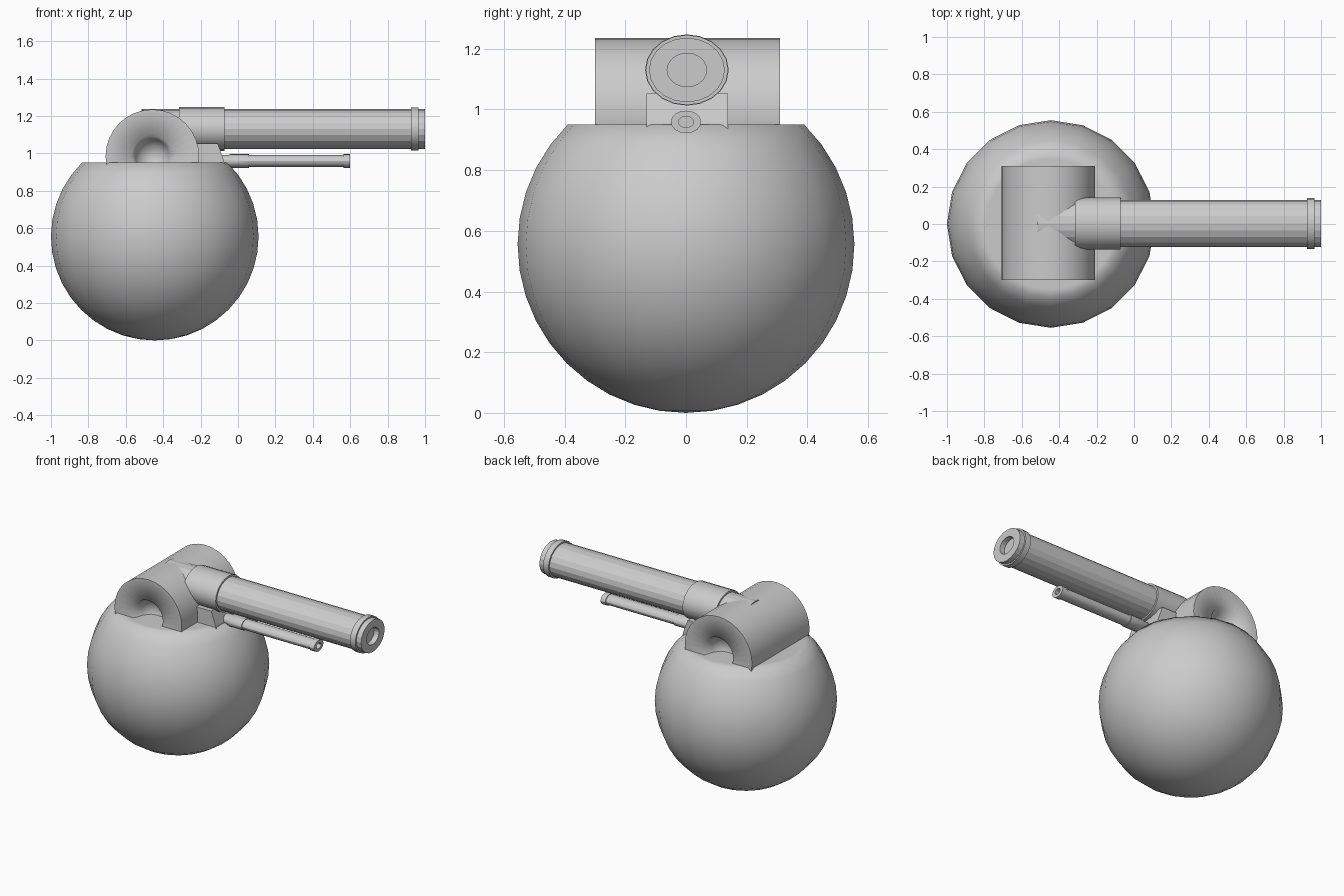
import bpy, bmesh, math

if "Cube" in bpy.data.objects:
    bpy.data.objects.remove(bpy.data.objects["Cube"])


def lathe(name, profile, axis, centre, segs=20, squash=1.0, smooth=None):
    """Revolve (position, radius) points about an axis; squash scales the height."""
    bm = bmesh.new()

    def place(t, u, v):
        co = {'x': (t, u, v * squash), 'y': (u, t, v * squash), 'z': (u, v, t)}[axis]
        return bm.verts.new([a + b for a, b in zip(co, centre)])

    rings = []
    for t, r in profile:
        if r < 1e-6:
            rings.append([place(t, 0, 0)] * segs)
        else:
            rings.append([place(t, r * math.cos(2 * math.pi * i / segs),
                                r * math.sin(2 * math.pi * i / segs)) for i in range(segs)])
    for a, b in zip(rings, rings[1:]):
        for i in range(segs):
            j = (i + 1) % segs
            bm.faces.new(list(dict.fromkeys((a[i], a[j], b[j], b[i]))))
    return finish(name, bm, smooth)


def finish(name, bm, smooth=None):
    bmesh.ops.recalc_face_normals(bm, faces=bm.faces)
    mesh = bpy.data.meshes.new(name)
    bm.to_mesh(mesh)
    bm.free()
    ob = bpy.data.objects.new(name, mesh)
    bpy.context.collection.objects.link(ob)
    if smooth is not None:
        bpy.ops.object.select_all(action='DESELECT')
        ob.select_set(True)
        bpy.context.view_layer.objects.active = ob
        bpy.ops.object.shade_smooth_by_angle(angle=math.radians(smooth))
    return ob


# Ball base with a flat top
R, rings = 0.555, 15
top = math.acos(-0.395 / R)
ball = [(-R * math.cos(top * k / rings), R * math.sin(top * k / rings)) for k in range(rings + 1)]
ball[0] = (-R, 0)
ball += [(0.395, 0.35), (0.395, 0)]
lathe("ball_base", ball, 'z', (-0.445, 0, R), smooth=70)

# Cross drum sunk in the ball, with a recess in each end
end = [(0.18, 0), (0.2, 0.06), (0.24, 0.09), (0.305, 0.11), (0.305, 0.25)]
drum = [(-t, r) for t, r in end] + end[::-1]
lathe("drum_housing", drum, 'y', (-0.458, 0.005, 0.985), segs=32, smooth=80)

# Main barrel, slightly flattened, with bore
lathe("main_barrel", [(-0.515, 0), (-0.515, 0.125), (1.0, 0.125), (1.0, 0.065), (0.9, 0.065), (0.9, 0)],
      'x', (0, 0.003, 1.13), squash=0.85)

# Collars around the barrel
for name, x0, x1, r in (("barrel_sleeve", -0.315, -0.072, 0.138), ("muzzle_band", 0.925, 0.965, 0.136)):
    lathe(name, [(x0, 0), (x0, r), (x1, r), (x1, 0)], 'x', (0, 0.003, 1.13), squash=0.85, smooth=30)

# Small lower barrel, stepped, with bore
lathe("lower_barrel", [(-0.12, 0), (-0.12, 0.045), (-0.05, 0.045), (-0.04, 0.05), (0.06, 0.05), (0.06, 0.044),
                       (0.565, 0.044), (0.565, 0.05), (0.6, 0.05), (0.6, 0.025), (0.55, 0.025), (0.55, 0)],
      'x', (0, 0, 0.959), segs=16, squash=0.74, smooth=30)

# Wedge bracket between ball and barrels
bm = bmesh.new()
outline = [(-0.4, 0.935), (-0.07, 0.935), (-0.075, 0.96), (-0.108, 1.052), (-0.4, 1.052)]
face = bm.faces.new([bm.verts.new((x, -0.13, z)) for x, z in outline])
ext = bmesh.ops.extrude_face_region(bm, geom=[face])
bmesh.ops.translate(bm, vec=(0, 0.268, 0), verts=[v for v in ext["geom"] if isinstance(v, bmesh.types.BMVert)])
finish("wedge_bracket", bm)
